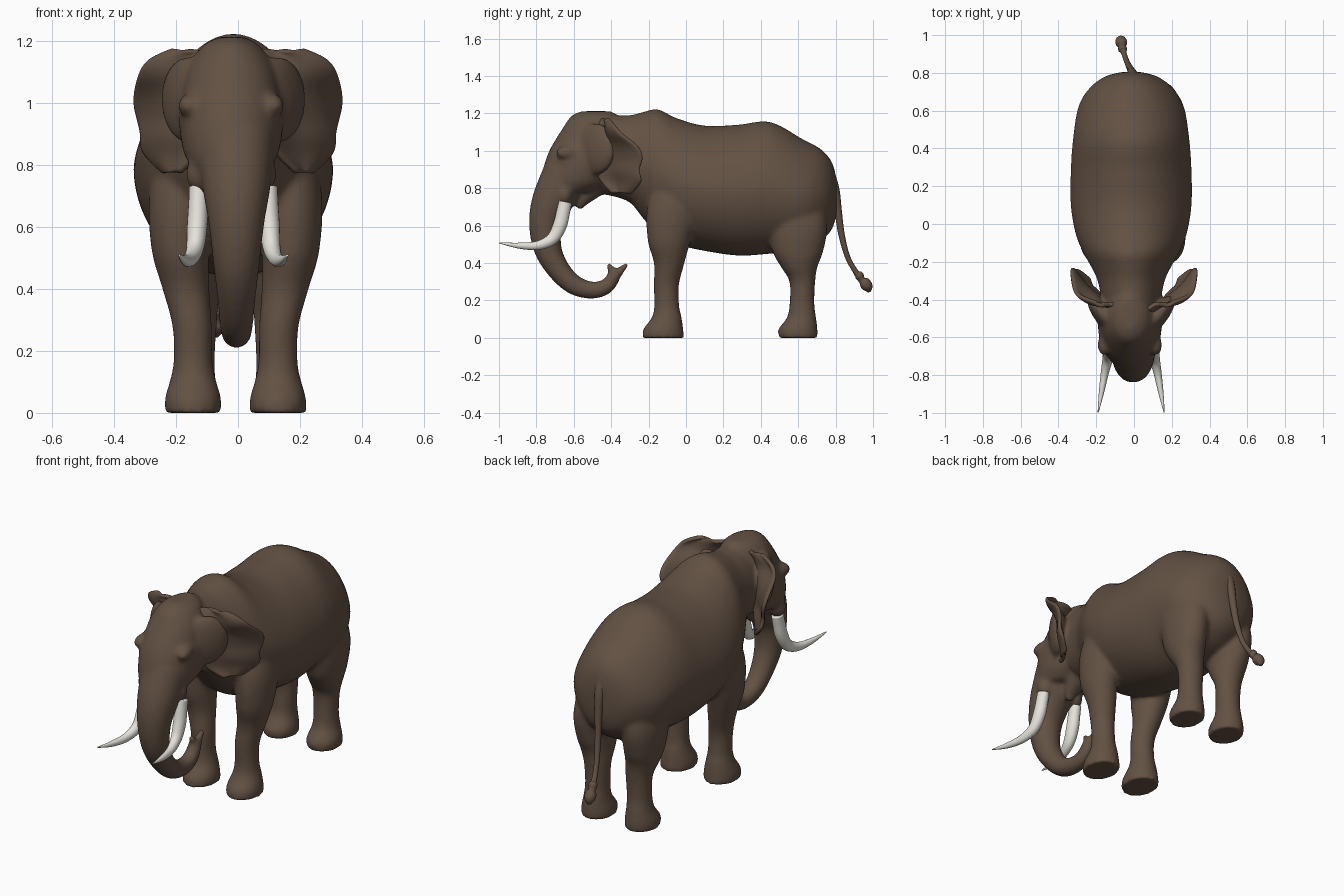
import bpy, bmesh, math
from mathutils import Vector, Matrix

cube = bpy.data.objects.get("Cube")
if cube:
    bpy.data.objects.remove(cube, do_unlink=True)

X, Y, Z = Vector((1, 0, 0)), Vector((0, 1, 0)), Vector((0, 0, 1))
SIDES = (-1, 1)
MID = -0.015   # the torso sits slightly off centre
FACE = -0.022  # and the face a little more


def material(name, rgb, rough):
    m = bpy.data.materials.new(name)
    m.use_nodes = True
    m.diffuse_color = (*rgb, 1)
    node = m.node_tree.nodes["Principled BSDF"]
    node.inputs["Base Color"].default_value = (*rgb, 1)
    node.inputs["Roughness"].default_value = rough
    return m


HIDE = material("brown_hide", (0.125, 0.083, 0.057), 0.8)
IVORY = material("ivory", (0.78, 0.76, 0.7), 0.5)


def spline(rows, steps):
    """Smoothly interpolate a list of number tuples."""
    out = []
    for i in range(len(rows) - 1):
        p = [Vector(rows[min(max(i + k, 0), len(rows) - 1)]) for k in (-1, 0, 1, 2)]
        for s in range(steps):
            t = s / steps
            out.append(p[1] + 0.5 * t * (p[2] - p[0]
                       + t * (2 * p[0] - 5 * p[1] + 4 * p[2] - p[3]
                       + t * (3 * p[1] - p[0] - 3 * p[2] + p[3]))))
    return out + [Vector(rows[-1])]


def loft(bm, rows, axis=None, sides=32, steps=6, peak=0):
    """Rings of (x, y, z, side radius, other radius); peak narrows one half."""
    pts = spline(rows, steps)
    rings = []
    for i, r in enumerate(pts):
        a, b = pts[max(i - 1, 0)], pts[min(i + 1, len(pts) - 1)]
        tangent = axis or (Vector(b[:3]) - Vector(a[:3])).normalized()
        side = (X - tangent * tangent.dot(X)).normalized()
        up = tangent.cross(side)
        ring = []
        for k in range(sides):
            c, s = math.cos(math.tau * k / sides), math.sin(math.tau * k / sides)
            ring.append(bm.verts.new(Vector(r[:3]) + up * r[4] * s
                                     + side * r[3] * c * (1 + peak * min(0, s))))
        rings.append(ring)
    for a, b in zip(rings, rings[1:]):
        for k in range(sides):
            n = (k + 1) % sides
            bm.faces.new((a[k], a[n], b[n], b[k]))
    bm.faces.new(rings[0][::-1])
    bm.faces.new(rings[-1])


def blob(bm, centre, radii, turn=0):
    place = Matrix.Translation(centre) @ Matrix.Rotation(turn, 4, "Z")
    bmesh.ops.create_uvsphere(bm, u_segments=20, v_segments=12, radius=1,
                              matrix=place @ Matrix.Diagonal((*radii, 1)))


def finish(bm, name, mat):
    bmesh.ops.recalc_face_normals(bm, faces=bm.faces)
    for f in bm.faces:
        f.smooth = True
    mesh = bpy.data.meshes.new(name)
    bm.to_mesh(mesh)
    bm.free()
    mesh.materials.append(mat)
    obj = bpy.data.objects.new(name, mesh)
    bpy.context.collection.objects.link(obj)
    return obj


# Torso and neck: y, top, bottom, half width
skin = bmesh.new()
torso = [(.805, .85, .66, .05), (.78, .94, .58, .14), (.72, 1.01, .52, .22),
         (.62, 1.065, .47, .28), (.45, 1.155, .45, .308), (.28, 1.14, .44, .32),
         (.1, 1.135, .465, .32), (-.05, 1.175, .5, .295), (-.15, 1.222, .55, .255),
         (-.23, 1.208, .64, .21), (-.31, 1.19, .73, .175), (-.45, 1.195, .77, .15)]
loft(skin, [(MID, y, (t + b) / 2, w, (t - b) / 2) for y, t, b, w in torso],
     Y, 48, peak=.13)

# Head: z, y, half width, half depth
head = [(1.212, -.48, .04, .08), (1.185, -.49, .09, .125), (1.12, -.505, .135, .155),
        (1.04, -.525, .155, .185), (.98, -.535, .168, .205), (.9, -.555, .165, .21),
        (.83, -.585, .15, .19), (.78, -.63, .12, .14)]
loft(skin, [(FACE, y, z, w, d) for z, y, w, d in head], Z, 40)
loft(skin, [(FACE, -.46, .86, .09, .09), (FACE, -.52, .78, .06, .055),
            (FACE, -.555, .73, .04, .032), (FACE, -.572, .69, .02, .016)])  # lower lip
for s in SIDES:
    blob(skin, (FACE + s * .115, -.615, .99), (.05, .085, .045), s * .4)  # brow
    blob(skin, (FACE + s * .135, -.63, .935), (.022, .03, .02))           # eye
    blob(skin, (FACE + s * .105, -.57, .88), (.055, .1, .08))             # cheek
    blob(skin, (FACE + s * .1, -.65, .77), (.047, .045, .06))             # tusk socket
    blob(skin, (MID + s * .145, -.485, 1.01), (.05, .13, .14), s * -.65)  # ear root

# Trunk: y, z, radius
trunk = [(-.64, .88, .125), (-.715, .73, .11), (-.75, .61, .09), (-.74, .48, .075),
         (-.685, .37, .062), (-.6, .285, .054), (-.5, .255, .046),
         (-.42, .28, .041), (-.375, .35, .034)]
loft(skin, [(-.005, y, z, r, r) for y, z, r in trunk])
for y in (-.42, -.315):
    loft(skin, [(-.005, -.375, .335, .03, .028), (-.005, y, .395, .015, .013)])

# Legs: z, y, x, half width, half depth
front_leg = [(0, -.122, .137, .092, .113), (.05, -.12, .137, .09, .105),
             (.11, -.103, .137, .073, .08), (.17, -.103, .137, .063, .067),
             (.28, -.105, .14, .064, .067), (.4, -.09, .16, .076, .082),
             (.52, -.09, .178, .092, .115), (.68, -.07, .18, .1, .14),
             (.82, -.04, .155, .1, .14), (.95, -.02, .1, .09, .12)]
rear_leg = [(0, .6, .137, .088, .104), (.05, .6, .137, .087, .103),
            (.11, .618, .135, .071, .078), (.18, .62, .132, .066, .067),
            (.3, .622, .132, .073, .069), (.38, .605, .142, .088, .098),
            (.46, .598, .15, .097, .135), (.6, .595, .15, .105, .16),
            (.8, .57, .12, .105, .15)]
for s in SIDES:
    for leg in (front_leg, rear_leg):
        loft(skin, [(-.008 + s * x, y, z, w, d) for z, y, x, w, d in leg], Z)
        foot = leg[0]
        for ang in (-.8, 0, .8):  # toes
            blob(skin, (-.008 + s * foot[2] + .067 * math.sin(ang),
                        foot[1] - .085 * math.cos(ang), .035), (.026, .026, .03))

# Fuse the overlapping forms into one hide
body = finish(skin, "body", HIDE)
remesh = body.modifiers.new("fuse", "REMESH")
remesh.mode = "VOXEL"
remesh.voxel_size = .01
remesh.use_smooth_shade = True
soften = body.modifiers.new("soften", "SMOOTH")
soften.factor = .5
soften.iterations = 14

# Ears: z, inner x, inner y, outer x, outer y
ear_rows = [(1.17, .07, -.45, .21, -.41), (1.135, .08, -.47, .29, -.375),
            (1.08, .09, -.49, .325, -.33), (1.0, .1, -.5, .335, -.235),
            (.91, .1, -.49, .315, -.245), (.84, .12, -.46, .305, -.24),
            (.775, .19, -.4, .235, -.28)]
for s in SIDES:
    bm = bmesh.new()
    cols = 10
    grid = []
    for z, xi, yi, xo, yo in spline(ear_rows, 5):
        row = []
        for c in range(cols + 1):
            t = c / cols
            cup = .015 * math.sin(math.tau * t) + .004 * t * math.sin(z * 55)
            row.append(bm.verts.new((s * (xi + (xo - xi) * t), yi + (yo - yi) * t + cup, z)))
        grid.append(row)
    for a, b in zip(grid, grid[1:]):
        for c in range(cols):
            bm.faces.new((a[c], a[c + 1], b[c + 1], b[c]))
    ear = finish(bm, "left_ear" if s > 0 else "right_ear", HIDE)
    thick = ear.modifiers.new("thickness", "SOLIDIFY")
    thick.thickness = .022
    thick.offset = 0
    sub = ear.modifiers.new("round", "SUBSURF")
    sub.levels = sub.render_levels = 1

# Tusks: x, y, z, radius
tusk = [(.112, -.645, .727, .035), (.113, -.655, .68, .036), (.117, -.675, .6, .037),
        (.124, -.715, .53, .032), (.14, -.79, .495, .024),
        (.157, -.89, .493, .016), (.175, -.998, .508, .003)]
for s in SIDES:
    bm = bmesh.new()
    loft(bm, [(MID + s * x, y, z, r * .88, r) for x, y, z, r in tusk], sides=20)
    finish(bm, "left_tusk" if s > 0 else "right_tusk", IVORY)

# Tail with a knotted tuft: x, y, z, radius
tail = [(-.012, .76, .88, .035), (-.01, .793, .79, .028), (-.015, .813, .68, .02),
        (-.025, .832, .55, .017), (-.04, .865, .43, .014), (-.055, .91, .35, .015),
        (-.06, .925, .335, .024), (-.063, .94, .31, .019), (-.066, .955, .295, .03),
        (-.07, .972, .27, .028), (-.072, .98, .245, .008)]
bm = bmesh.new()
loft(bm, [(x, y, z, r, r) for x, y, z, r in tail], sides=16, steps=4)
finish(bm, "tail", HIDE)
